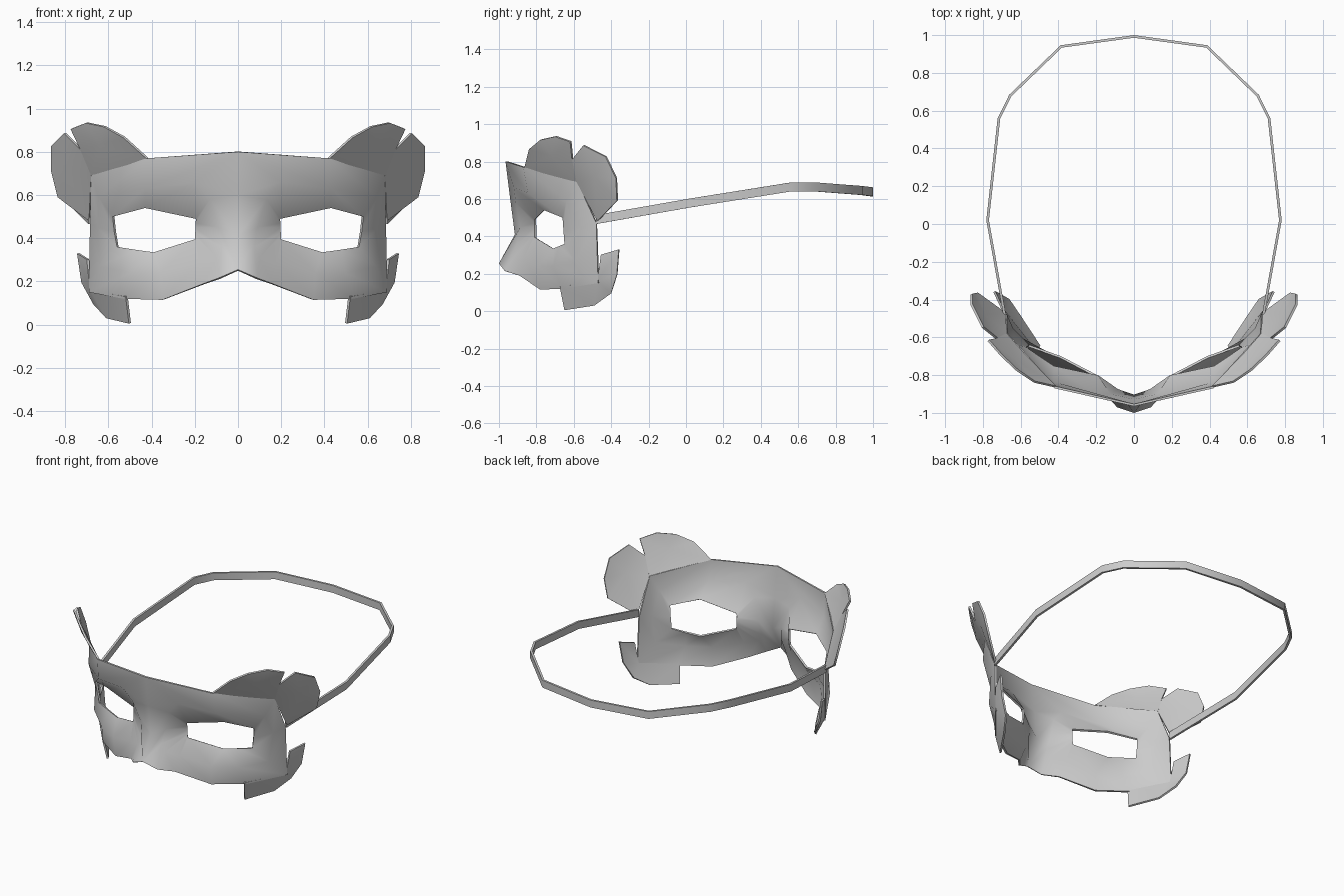
import bpy, bmesh, math
from mathutils import Vector

if "Cube" in bpy.data.objects:
    bpy.data.objects.remove(bpy.data.objects["Cube"])

grey = bpy.data.materials.new("plain grey")
grey.diffuse_color = (0.6, 0.6, 0.6, 1)
grey.use_nodes = True
grey.node_tree.nodes["Principled BSDF"].inputs["Base Color"].default_value = grey.diffuse_color
INSIDE = Vector((0, -0.25, 0.45))      # point inside the head


def make(name, verts, faces, thickness=0.0, mirror=True):
    """Sheet part, turned outwards, mirrored, thickened and smoothed."""
    mesh = bpy.data.meshes.new(name)
    mesh.from_pydata(verts, [], faces)
    bm = bmesh.new()
    bm.from_mesh(mesh)
    bmesh.ops.remove_doubles(bm, verts=bm.verts, dist=0.0005)
    bmesh.ops.recalc_face_normals(bm, faces=bm.faces)
    if thickness:
        out = sum(f.normal.dot(f.calc_center_median() - INSIDE) * f.calc_area()
                  for f in bm.faces)
        if out < 0:
            bmesh.ops.reverse_faces(bm, faces=bm.faces)
    bm.to_mesh(mesh)
    bm.free()
    mesh.materials.append(grey)
    ob = bpy.data.objects.new(name, mesh)
    bpy.context.collection.objects.link(ob)
    bpy.ops.object.select_all(action='DESELECT')
    bpy.context.view_layer.objects.active = ob
    ob.select_set(True)
    if mirror:
        ob.modifiers.new("mirror", 'MIRROR')
    if thickness:
        solid = ob.modifiers.new("thickness", 'SOLIDIFY')
        solid.thickness = thickness
        solid.offset = -1
    for m in list(ob.modifiers):
        bpy.ops.object.modifier_apply(modifier=m.name)
    bpy.ops.object.shade_smooth_by_angle(angle=math.radians(60))
    return ob


# Mask half: spokes running from the outer rim, over the brow or cheek, to the eye
spokes = [
    [(0, -.965, .80), (.20, -.92, .66), (.195, -.81, .49)],
    [(.42, -.87, .77), (.43, -.845, .63), (.43, -.76, .54)],
    [(.68, -.585, .70), (.645, -.64, .59), (.58, -.66, .50)],
    [(.685, -.48, .47), (.65, -.56, .45), (.573, -.655, .43)],
    [(.69, -.47, .15), (.64, -.59, .27), (.56, -.65, .36)],
    [(.53, -.66, .12), (.50, -.71, .24), (.475, -.68, .347)],
    [(.35, -.78, .115), (.36, -.79, .24), (.39, -.71, .335)],
    [(.16, -.89, .19), (.18, -.865, .29), (.20, -.81, .395)],
    [(.09, -.97, .216), (.10, -.905, .31), (.199, -.81, .41)],
    [(0, -1.0, .255), (.075, -.905, .36), (.198, -.81, .425)],
    [(0, -.915, .41), (.09, -.885, .45), (.197, -.81, .45)],
    [(0, -.94, .60), (.13, -.91, .58), (.196, -.81, .47)],
]
n = len(spokes)
verts = [p for s in spokes for p in s]
faces = []
for i in range(n):
    a, b = 3 * i, 3 * ((i + 1) % n)
    faces += [(a + k, b + k, b + k + 1, a + k + 1) for k in (0, 1)]
make("mask", verts, faces, 0.012)


def fan(name, outline, bulge):
    """Cupped lobe: an outline fanned round a raised centre."""
    pts = [Vector(p) for p in outline]
    centre = sum(pts, Vector()) / len(pts)
    centre += (centre - INSIDE).normalized() * bulge
    k = len(pts)
    make(name, pts + [centre], [(i, (i + 1) % k, k) for i in range(k)], 0.012)


# Two upper lobes on each side
fan("upper_front_lobe", [(.42, -.865, .765), (.53, -.84, .865), (.62, -.78, .915),
                         (.705, -.70, .933), (.775, -.62, .905), (.73, -.61, .81),
                         (.68, -.585, .69), (.58, -.70, .72)], 0.015)
fan("upper_rear_lobe", [(.68, -.585, .69), (.73, -.61, .81), (.805, -.55, .885),
                        (.865, -.43, .825), (.865, -.375, .71), (.835, -.37, .59),
                        (.69, -.475, .48)], 0.015)

# Lower cheek fin on each side
make("cheek_fin", [(.52, -.675, .13), (.505, -.65, .005), (.61, -.49, .03),
                   (.67, -.40, .095), (.725, -.37, .195), (.745, -.36, .33),
                   (.70, -.455, .302), (.685, -.475, .16)],
     [(0, 1, 2, 7), (7, 2, 3), (7, 3, 4), (7, 4, 5, 6)], 0.012)

# Head strap: flat band swept round the back of the head
path = [(.685, -.48, .49), (.775, .02, .578), (.715, .56, .664),
        (.655, .68, .665), (.385, .94, .645), (0, .993, .638)]
path += [(-x, y, z) for x, y, z in path[-2::-1]]
w, t = 0.024, 0.007
verts, faces = [], []
for i, p in enumerate(path):
    p0, p1 = Vector(path[max(i - 1, 0)]), Vector(path[min(i + 1, len(path) - 1)])
    d = p1 - p0
    side = Vector((d.y, -d.x, 0)).normalized() * t
    up = Vector((0, 0, w))
    c = Vector(p)
    verts += [c + side + up, c + side - up, c - side - up, c - side + up]
    if i:
        a, b = 4 * (i - 1), 4 * i
        faces += [(a + k, a + (k + 1) % 4, b + (k + 1) % 4, b + k) for k in range(4)]
e = len(verts) - 4
faces += [(3, 2, 1, 0), (e, e + 1, e + 2, e + 3)]
make("head_strap", verts, faces, mirror=False)
